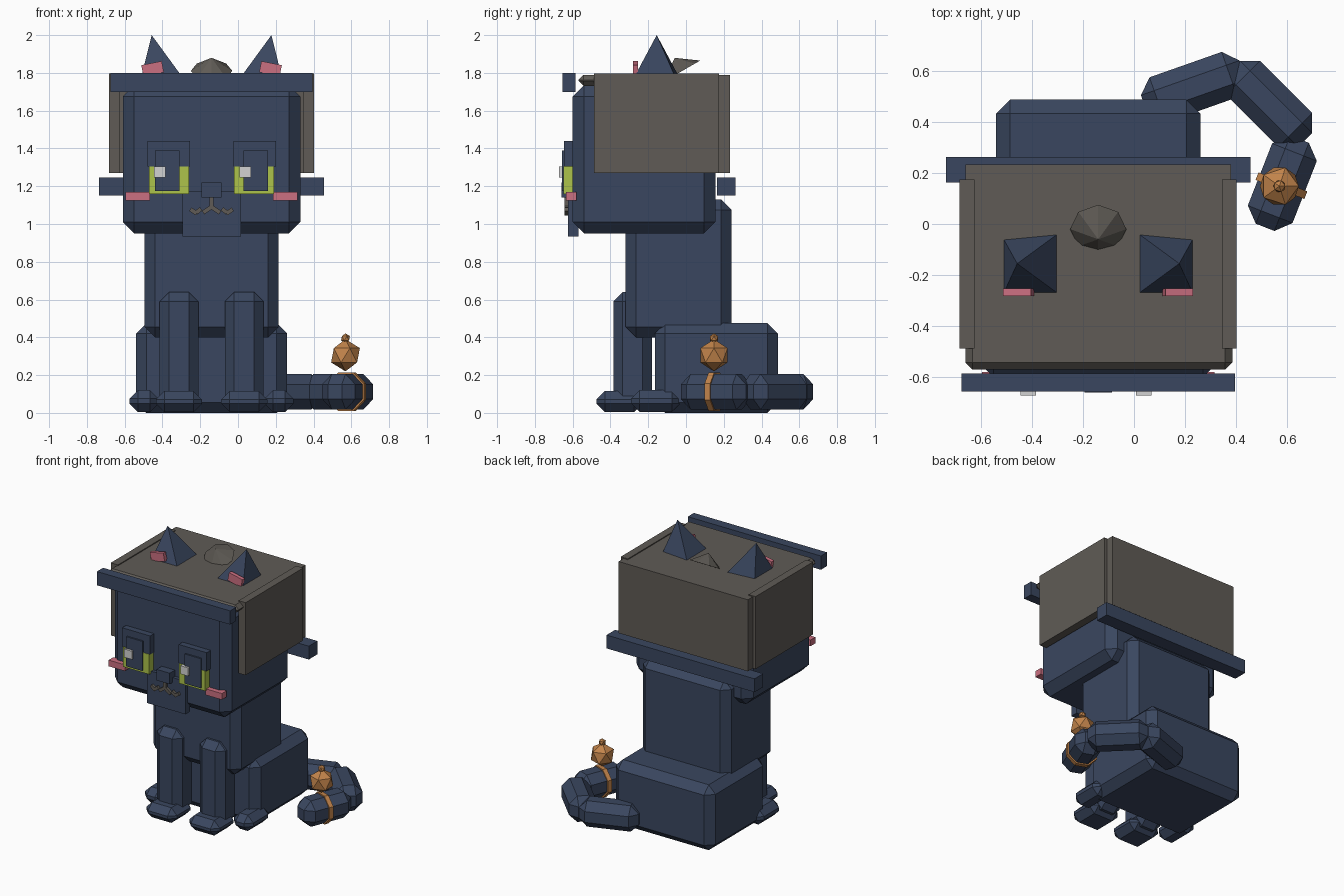
import bpy, bmesh, math
from mathutils import Vector, Matrix

if "Cube" in bpy.data.objects:
    bpy.data.objects.remove(bpy.data.objects["Cube"])

CX = -0.14  # symmetry plane of the cat


def material(name, rgb):
    m = bpy.data.materials.new(name)
    m.diffuse_color = (*rgb, 1)
    m.use_nodes = True
    m.node_tree.nodes["Principled BSDF"].inputs["Base Color"].default_value = m.diffuse_color
    return m


BLUE = material("slate_blue", (0.042, 0.062, 0.115))
GREY = material("warm_grey", (0.115, 0.105, 0.092))
PINK = material("pink", (0.60, 0.16, 0.22))
GREEN = material("lime_green", (0.42, 0.55, 0.07))
WHITE = material("pale_white", (0.65, 0.65, 0.65))
ORANGE = material("bronze_orange", (0.54, 0.23, 0.07))


def finish(name, bm, mat, matrix=None):
    if matrix:
        bm.transform(matrix)
    bmesh.ops.recalc_face_normals(bm, faces=bm.faces)
    me = bpy.data.meshes.new(name)
    bm.to_mesh(me)
    bm.free()
    me.materials.append(mat)
    ob = bpy.data.objects.new(name, me)
    bpy.context.collection.objects.link(ob)
    return ob


def block(name, x, y, z, mat, bevel=0, matrix=None):
    """Box from ranges, with optional one-step chamfer."""
    bm = bmesh.new()
    bmesh.ops.create_cube(bm, size=1)
    for v in bm.verts:
        v.co = [(r[0] + r[1]) / 2 + c * (r[1] - r[0]) for r, c in zip((x, y, z), v.co)]
    if bevel:
        bmesh.ops.bevel(bm, geom=bm.edges[:], offset=bevel, segments=1,
                        profile=0.5, affect='EDGES')
    return finish(name, bm, mat, matrix)


def pair(name, x, y, z, mat, bevel=0):
    """Block plus its mirror image about the symmetry plane."""
    block(name + "_left", x, y, z, mat, bevel)
    block(name + "_right", (2 * CX - x[1], 2 * CX - x[0]), y, z, mat, bevel)


def along(a, b):
    """Frame centred between a and b, local x along the segment."""
    a, b = Vector(a), Vector(b)
    rot = (b - a).to_track_quat('X', 'Z').to_matrix().to_4x4()
    return Matrix.Translation((a + b) / 2) @ rot, (b - a).length / 2


# body, legs and feet
block("torso", (-0.495, 0.215), (-0.32, 0.24), (0.40, 1.13), BLUE, 0.055)
block("haunches", (-0.54, 0.26), (-0.165, 0.487), (0.0, 0.475), BLUE, 0.055)
pair("front_leg", (-0.415, -0.21), (-0.385, -0.18), (0.03, 0.64), BLUE, 0.05)
pair("front_paw", (-0.435, -0.19), (-0.475, -0.23), (0.005, 0.115), BLUE, 0.045)
pair("hind_paw", (-0.575, -0.42), (-0.29, -0.03), (0.005, 0.12), BLUE, 0.045)

# tail of three chamfered segments
tail = [((0.04, 0.467), (0.426, 0.603)), ((0.388, 0.611), (0.67, 0.329)),
        ((0.648, 0.332), (0.513, -0.013))]
for i, (a, b) in enumerate(tail):
    m, h = along((*a, 0.112), (*b, 0.112))
    block(f"tail_segment_{i + 1}", (-h, h), (-0.094, 0.094), (-0.094, 0.094), BLUE, 0.055, m)

# ring and bell on the tail tip
m, h = along((0.648, 0.332, 0.112), (0.513, -0.013, 0.112))
bm = bmesh.new()
bmesh.ops.create_cone(bm, cap_ends=True, segments=8, radius1=0.111, radius2=0.111, depth=0.032)
finish("tail_ring", bm, ORANGE, Matrix.Translation((0.577, 0.15, 0.112))
       @ m.to_3x3().to_4x4() @ Matrix.Rotation(math.pi / 2, 4, 'Y')
       @ Matrix.Rotation(math.pi / 8, 4, 'Z'))
for name, z, r in (("bell", 0.305, 0.085), ("bell_knob", 0.395, 0.026)):
    bm = bmesh.new()
    bmesh.ops.create_icosphere(bm, subdivisions=1, radius=r)
    finish(name, bm, ORANGE, Matrix.Translation((0.569, 0.148, z)))

# head and hood panels
block("head", (-0.61, 0.33), (-0.60, 0.155), (0.95, 1.735), BLUE, 0.06)
block("hood_top", (-0.66, 0.385), (-0.57, 0.19), (1.73, 1.79), GREY, 0.028)
pair("hood_side", (-0.682, -0.625), (-0.487, 0.175), (1.27, 1.797), GREY)
block("hood_back", (-0.66, 0.38), (0.15, 0.232), (1.27, 1.79), GREY)
block("front_bar", (-0.675, 0.395), (-0.655, -0.585), (1.70, 1.80), BLUE)
block("back_bar", (-0.735, 0.455), (0.163, 0.262), (1.15, 1.247), BLUE)

# ears with pink inner strips
for side, s in (("left", 1), ("right", -1)):
    bm = bmesh.new()
    base = [bm.verts.new((CX + s * (x - CX), y, 1.785)) for x, y in
            ((-0.51, -0.06), (-0.30, -0.04), (-0.30, -0.27), (-0.51, -0.27))]
    tip = bm.verts.new((CX - s * 0.317, -0.155, 2.0))
    bm.faces.new(base)
    for i in range(4):
        bm.faces.new((base[i], base[(i + 1) % 4], tip))
    finish("ear_" + side, bm, BLUE)
    block("inner_ear_" + side, (-0.055, 0.055), (-0.014, 0.014), (-0.03, 0.03), PINK, 0,
          Matrix.Translation((CX - s * 0.312, -0.267, 1.822))
          @ Matrix.Rotation(-s * 0.2, 4, 'Y'))

# tilted knob on the hood
bm = bmesh.new()
bmesh.ops.create_cone(bm, cap_ends=True, segments=8, radius1=0.11, radius2=0, depth=0.08)
finish("hood_knob", bm, GREY, Matrix.Translation((CX, -0.04, 1.845))
       @ Matrix.Rotation(math.radians(30), 4, 'X'))

# eyes
pair("eye_lid", (-0.48, -0.255), (-0.645, -0.58), (1.305, 1.44), BLUE)
pair("iris", (-0.47, -0.26), (-0.648, -0.58), (1.16, 1.305), GREEN)
pair("pupil", (-0.44, -0.31), (-0.656, -0.60), (1.175, 1.39), BLUE)
for side, x in (("left", -0.445), ("right", 0.007)):
    block("eye_glint_" + side, (x, x + 0.062), (-0.672, -0.645), (1.245, 1.305), WHITE)

# muzzle, nose, cheeks and mouth
block("muzzle", (-0.295, 0.015), (-0.625, -0.57), (0.935, 1.175), BLUE)
block("nose", (-0.193, -0.087), (-0.66, -0.60), (1.14, 1.22), BLUE)
pair("cheek", (-0.595, -0.465), (-0.635, -0.58), (1.125, 1.17), PINK)
strokes = [((0, 1.15), (0, 1.08))]
for s in (-1, 1):
    strokes += [((0, 1.09), (s * 0.045, 1.06)), ((s * 0.055, 1.08), (s * 0.082, 1.06)),
                ((s * 0.078, 1.055), (s * 0.112, 1.078))]
for i, (a, b) in enumerate(strokes):
    m, h = along((CX + a[0], -0.632, a[1]), (CX + b[0], -0.632, b[1]))
    block(f"mouth_line_{i + 1}", (-h, h), (-0.011, 0.011), (-0.011, 0.011), GREY, 0, m)
